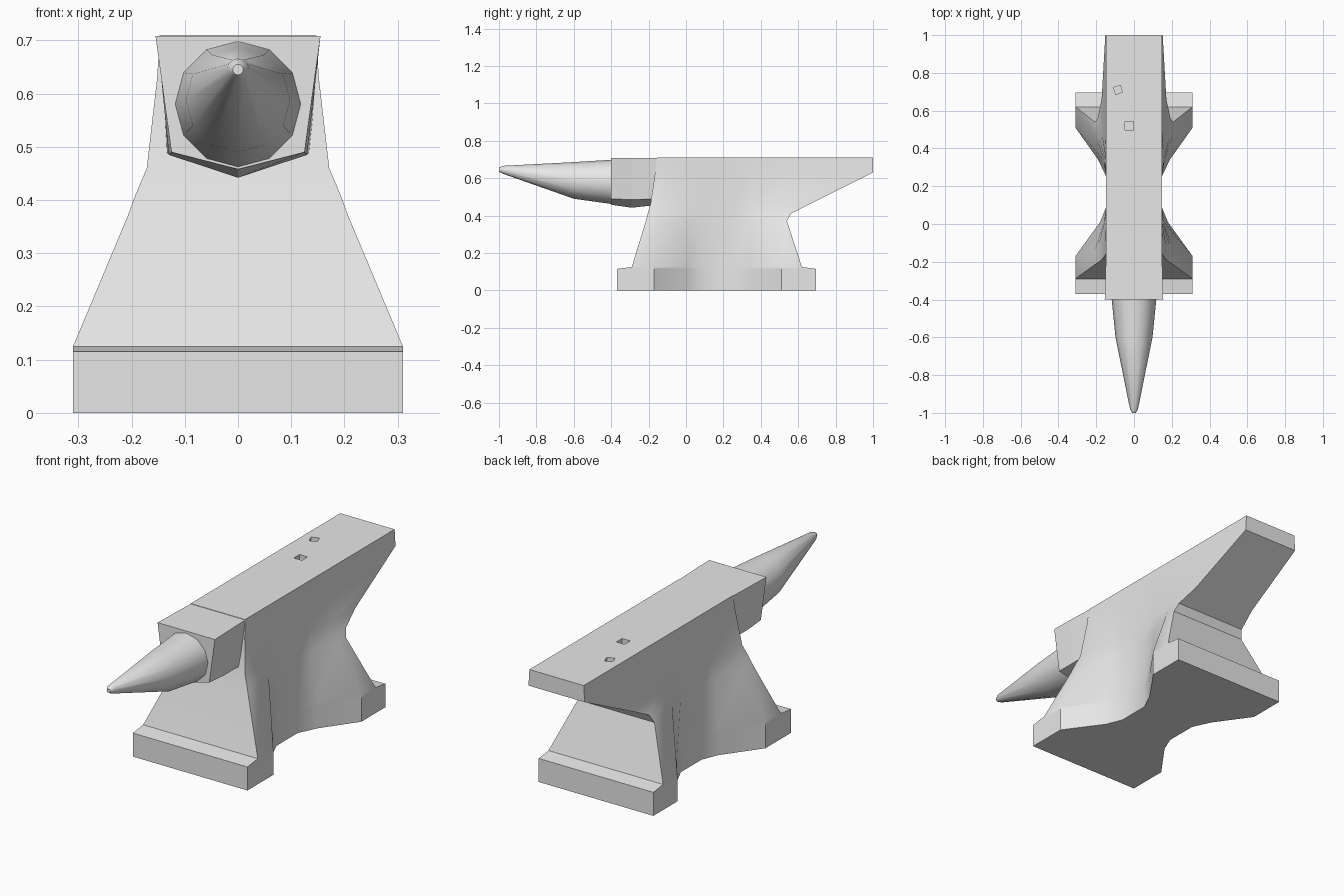
import bpy, bmesh, math
from mathutils import Matrix

cube = bpy.data.objects.get("Cube")
if cube:
    bpy.data.objects.remove(cube, do_unlink=True)

STEEL = (0.8, 0.8, 0.8, 1.0)
steel = bpy.data.materials.new("grey_steel")
steel.use_nodes = True
steel.diffuse_color = STEEL
steel.node_tree.nodes["Principled BSDF"].inputs["Base Color"].default_value = STEEL


def finish(name, bm):
    """Turn a bmesh into a steel object."""
    bmesh.ops.recalc_face_normals(bm, faces=bm.faces)
    mesh = bpy.data.meshes.new(name)
    bm.to_mesh(mesh)
    bm.free()
    mesh.materials.append(steel)
    obj = bpy.data.objects.new(name, mesh)
    bpy.context.scene.collection.objects.link(obj)
    return obj


def loft(name, rings):
    """Skin a closed solid through rings of equal point count."""
    bm = bmesh.new()
    loops = [[bm.verts.new(p) for p in ring] for ring in rings]
    for a, b in zip(loops, loops[1:]):
        for i in range(len(a)):
            j = (i + 1) % len(a)
            bm.faces.new((a[i], a[j], b[j], b[i]))
    bm.faces.new(loops[0])
    bm.faces.new(loops[-1])
    return finish(name, bm)


def smooth(obj, degrees):
    bpy.ops.object.select_all(action="DESELECT")
    obj.select_set(True)
    bpy.context.view_layer.objects.active = obj
    bpy.ops.object.shade_smooth_by_angle(angle=math.radians(degrees))


# Body: height, front end, front shoulder, back shoulder, back end, flare
levels = [
    (0.0, -0.37, -0.17, 0.51, 0.695, 1.0),
    (0.115, -0.37, -0.17, 0.51, 0.695, 1.0),
    (0.125, -0.29, -0.17, 0.51, 0.62, 1.0),
    (0.37, -0.215, -0.14, 0.48, 0.54, 0.37),
    (0.41, -0.205, -0.13, 0.48, 0.56, 0.28),
    (0.46, -0.19, -0.12, 0.48, 0.66, 0.15),
    (0.63, -0.165, -0.10, 0.50, 1.0, 0.03),
    (0.71, -0.155, -0.09, 0.50, 1.0, 0.0),
]
WAIST, FLARE = 0.147, 0.163
rings = []
for z, front, shoulder, hip, back, flare in levels:
    columns = [(front, 1), (shoulder, 1), (0.01, 0.2), (0.09, 0),
               (0.25, 0), (0.34, 0.26), (hip, 1), (back, 1)]
    side = [(WAIST + FLARE * flare * k, y, z) for y, k in columns]
    rings.append(side + [(-x, y, h) for x, y, h in reversed(side)])
body = loft("anvil_body", rings)

# Square and round-tool holes sunk into the face
for x, y, size, turn in [(-0.025, 0.52, 0.044, 0), (-0.085, 0.71, 0.038, 20)]:
    bm = bmesh.new()
    bmesh.ops.create_cube(bm, size=1, matrix=Matrix.Translation((x, y, 0.71))
                          @ Matrix.Rotation(math.radians(turn), 4, "Z")
                          @ Matrix.Diagonal((size, size, 0.08, 1)))
    cutter = finish("hole_cutter", bm)
    cutter.hide_render = True
    mod = body.modifiers.new("hole", "BOOLEAN")
    mod.operation, mod.solver, mod.object = "DIFFERENCE", "EXACT", cutter
    bpy.context.view_layer.objects.active = body
    bpy.ops.object.modifier_apply(modifier=mod.name)
    bpy.data.objects.remove(cutter, do_unlink=True)
smooth(body, 30)

# Step block between the face and the horn
rings = []
for y, top, low, low_z, keel in [(-0.4, 0.155, 0.125, 0.49, 0.458),
                                 (-0.29, 0.152, 0.13, 0.485, 0.442),
                                 (-0.13, 0.146, 0.135, 0.49, 0.46)]:
    rings.append([(top, y, 0.708), (low, y, low_z), (0, y, keel),
                  (-low, y, low_z), (-top, y, 0.708)])
loft("step_block", rings)

# Horn
SIDES = 12
rings = []
for y, z, r in [(-0.39, 0.58, 0.119), (-0.6, 0.588, 0.098),
                (-0.98, 0.645, 0.021), (-1.0, 0.645, 0.01)]:
    angles = [math.tau * i / SIDES for i in range(SIDES)]
    rings.append([(r * math.cos(a), y, z + r * math.sin(a)) for a in angles])
smooth(loft("horn", rings), 35)
